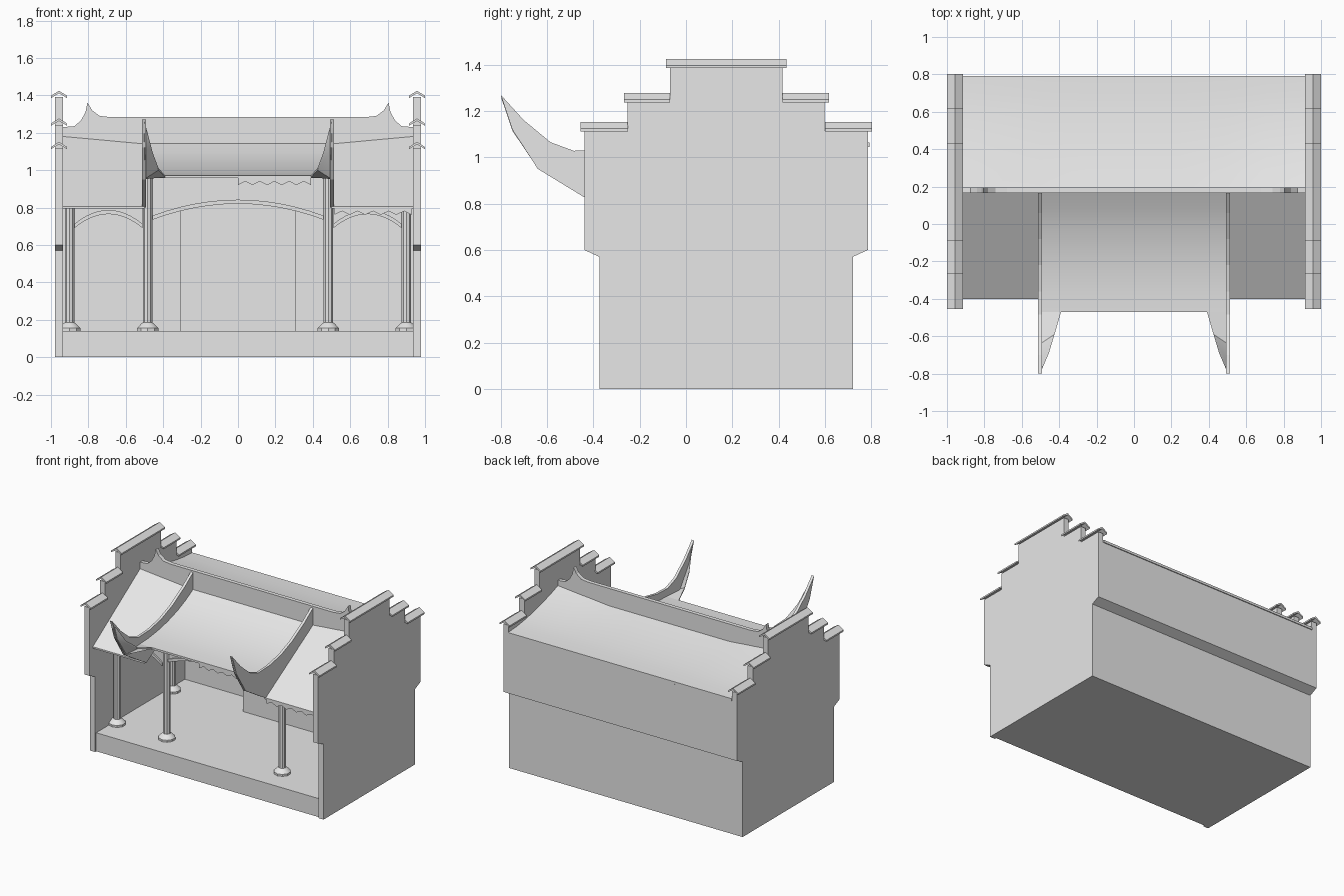
import bpy
import bmesh

cube = bpy.data.objects.get("Cube")
if cube:
    bpy.data.objects.remove(cube, do_unlink=True)

plaster = bpy.data.materials.new("pale grey")
plaster.use_nodes = True
GREY = (0.8, 0.8, 0.8, 1)
plaster.diffuse_color = GREY
for node in plaster.node_tree.nodes:
    if node.type == "BSDF_PRINCIPLED":
        node.inputs["Base Color"].default_value = GREY


def finish(name, bm, smooth=False):
    bmesh.ops.recalc_face_normals(bm, faces=bm.faces)
    mesh = bpy.data.meshes.new(name)
    bm.to_mesh(mesh)
    bm.free()
    mesh.materials.append(plaster)
    obj = bpy.data.objects.new(name, mesh)
    bpy.context.collection.objects.link(obj)
    if smooth:
        bpy.ops.object.select_all(action="DESELECT")
        obj.select_set(True)
        bpy.context.view_layer.objects.active = obj
        bpy.ops.object.shade_smooth_by_angle(angle=0.6)
    return obj


def prism(name, outline, axis, lo, hi, smooth=False):
    """Extrude a closed outline: (y, z) along x, or (x, z) along y."""
    bm = bmesh.new()

    def ring(d):
        return [bm.verts.new((d, a, b) if axis == "x" else (a, d, b)) for a, b in outline]

    r0, r1 = ring(lo), ring(hi)
    bm.faces.new(r0)
    bm.faces.new(r1)
    for i in range(len(outline)):
        j = (i + 1) % len(outline)
        bm.faces.new((r0[i], r0[j], r1[j], r1[i]))
    return finish(name, bm, smooth)


def box(name, x0, x1, y0, y1, z0, z1):
    return prism(name, [(y0, z0), (y1, z0), (y1, z1), (y0, z1)], "x", x0, x1)


def sheet(name, rows, thickness, smooth=False):
    """Skin between rows of points, given a thickness downwards."""
    bm = bmesh.new()
    top = [[bm.verts.new(p) for p in row] for row in rows]
    low = [[bm.verts.new((x, y, z - thickness)) for x, y, z in row] for row in rows]
    n, m = len(rows), len(rows[0])
    for i in range(n - 1):
        for j in range(m - 1):
            for g in (top, low):
                bm.faces.new((g[i][j], g[i][j + 1], g[i + 1][j + 1], g[i + 1][j]))
    rim = [(0, j) for j in range(m)] + [(i, m - 1) for i in range(1, n)]
    rim += [(n - 1, j) for j in range(m - 2, -1, -1)] + [(i, 0) for i in range(n - 2, 0, -1)]
    for k, (i, j) in enumerate(rim):
        a, b = rim[(k + 1) % len(rim)]
        bm.faces.new((top[i][j], top[a][b], low[a][b], low[i][j]))
    return finish(name, bm, smooth)


def post(name, x, y, top):
    """Round post with a flared foot."""
    profile = [(0.06, 0.14), (0.06, 0.155), (0.035, 0.18), (0.027, 0.185), (0.027, top)]
    bm = bmesh.new()
    for (r0, z0), (r1, z1) in zip(profile, profile[1:]):
        part = bmesh.ops.create_cone(bm, cap_ends=False, segments=10, radius1=r0,
                                     radius2=r1, depth=z1 - z0)
        bmesh.ops.translate(bm, verts=part["verts"], vec=(x, y, (z0 + z1) / 2))
    bmesh.ops.remove_doubles(bm, verts=bm.verts, dist=0.0005)
    finish(name, bm, True)


def valance(name, x0, x1, y, top, teeth):
    """Ragged strip hanging below an eave."""
    step = (x1 - x0) / (2 * teeth)
    edge = [(x0 + i * step, top - (0.045 if i % 2 == 0 else 0.025)) for i in range(2 * teeth + 1)]
    prism(name, [(x1, top), (x0, top)] + edge, "y", y, y + 0.01)


def lintel(name, x0, x1, y, top, spring, crown):
    """Panel with an arched lower edge."""
    arc = []
    for i in range(13):
        t = i / 6 - 1
        arc.append(((x0 + x1) / 2 + t * (x1 - x0) / 2, crown - (crown - spring) * t * t))
    prism(name, [(x1, top), (x0, top)] + arc, "y", y, y + 0.02)
    # raised trim following the arch
    prism(name + "_trim", arc + [(x, z + 0.022) for x, z in reversed(arc)], "y", y - 0.012, y)


# Floor, back wall and central screen
box("floor_slab", -0.935, 0.935, -0.36, 0.71, 0, 0.14)
prism("back_wall", [(0.7, 0), (0.72, 0), (0.72, 0.57), (0.785, 0.6), (0.785, 1.055), (0.7, 1.055)],
      "x", -0.94, 0.94)
box("screen_block", -0.31, 0.31, 0.5, 0.7, 0.14, 1.03)

# Stepped gable walls with little chevron copings
half = [(0.547, 0), (0.547, 0.57), (0.612, 0.6), (0.612, 1.115), (0.425, 1.115),
        (0.425, 1.24), (0.243, 1.24), (0.243, 1.39)]
MID = 0.173
gable = [(MID + d, z) for d, z in half] + [(MID - d, z) for d, z in reversed(half)]
caps = [(-0.455, -0.25, 1.152), (-0.268, -0.07, 1.277), (-0.087, 0.433, 1.425),
        (0.416, 0.617, 1.277), (0.6, 0.803, 1.152)]
for s, side in ((1, "left"), (-1, "right")):
    prism(side + "_gable_wall", gable, "x", s * 0.935, s * 0.978)
    for i, (y0, y1, z) in enumerate(caps):
        c = s * 0.957
        w = 0.043
        prism(f"{side}_coping_{i + 1}",
              [(c - w, z - 0.028), (c, z), (c + w, z - 0.028), (c + w, z - 0.04),
               (c, z - 0.014), (c - w, z - 0.04)], "y", y0, y1)

# Central porch roof, dipping to a flat eave
dip = [(0.18, 1.15), (0.08, 1.095), (-0.02, 1.052), (-0.14, 1.015), (-0.26, 0.99),
       (-0.37, 0.977), (-0.47, 0.972)]
sheet("porch_roof", [[(x, y, z) for y, z in dip] for x in (-0.5, 0.5)], 0.015, True)

# Rear roof, ridge lifting slightly toward both ends
columns = [-0.935, -0.7, -0.5, -0.25, 0, 0.25, 0.5, 0.7, 0.935]
rows = []
for x in columns:
    lift = 0.04 * max(0, (abs(x) - 0.5) / 0.435)
    row = []
    for i in range(7):
        t = i / 6
        row.append((x, 0.18 + 0.612 * t, 1.063 + (0.092 + lift) * (1 - t) ** 1.7))
    rows.append(row)
sheet("rear_roof", rows, 0.018, True)

# Ridge board with upswept ends
rise = [(0.68, 1.283), (0.74, 1.29), (0.78, 1.32), (0.805, 1.362), (0.815, 1.31),
        (0.84, 1.265), (0.875, 1.235), (0.936, 1.23), (0.936, 1.12)]
prism("ridge_board", rise + [(-x, z) for x, z in reversed(rise)], "y", 0.165, 0.195)

# Fin outline running down the porch roof edge into a horn
fin = [(0.18, 1.28), (0.06, 1.195), (-0.08, 1.115), (-0.22, 1.06), (-0.36, 1.033),
       (-0.485, 1.028), (-0.585, 1.065), (-0.7, 1.16), (-0.8, 1.27), (-0.75, 1.12),
       (-0.64, 0.95), (-0.44, 0.828), (-0.39, 0.8), (0.18, 1.14)]

for s, side in ((1, "left"), (-1, "right")):
    # Lower side roof
    sheet(side + "_side_roof",
          [[(s * 0.5, 0.18, 1.15), (s * 0.5, -0.4, 0.806)],
           [(s * 0.936, 0.18, 1.19), (s * 0.936, -0.4, 0.806)]], 0.012)
    # Fin and the upturned eave corner beside it
    prism(side + "_fin", fin, "x", s * 0.492, s * 0.512)
    inner = [(s * 0.39, -0.47, 0.972), (s * 0.425, -0.59, 1.01), (s * 0.455, -0.69, 1.09),
             (s * 0.5, -0.795, 1.262)]
    outer = [(s * 0.5, -0.47, 0.972), (s * 0.5, -0.64, 0.962), (s * 0.5, -0.75, 1.125),
             (s * 0.505, -0.797, 1.265)]
    sheet(side + "_eave_corner", [inner, outer], 0.01, True)
    # Posts
    post(side + "_outer_front_post", s * 0.9, -0.16, 0.935)
    post(side + "_inner_front_post", s * 0.483, -0.16, 0.99)
    post(side + "_rear_post", s * 0.9, 0.5, 1.06)
    # Arched side lintel
    lintel(side + "_side_lintel", s * 0.51, s * 0.875, -0.17, 0.93, 0.69, 0.765)

lintel("central_lintel", -0.457, 0.457, -0.17, 1.0, 0.735, 0.82)
valance("central_valance", 0, 0.39, -0.465, 0.965, 5)
valance("side_valance", 0.515, 0.93, -0.395, 0.806, 5)
